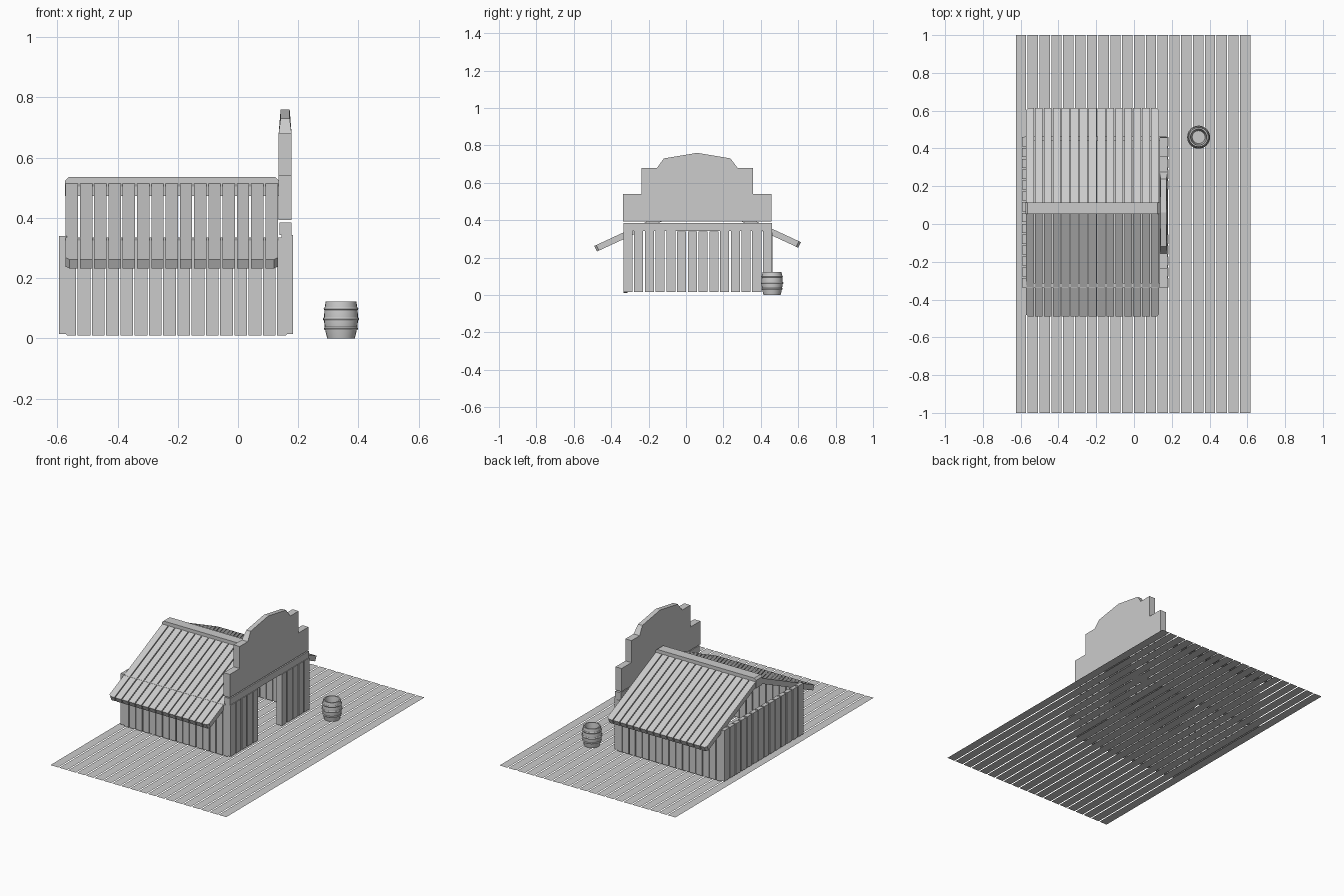
import bpy
import bmesh
import math
from mathutils import Vector

if "Cube" in bpy.data.objects:
    bpy.data.objects.remove(bpy.data.objects["Cube"])

grey = bpy.data.materials.new("plain grey")
grey.use_nodes = True
grey.diffuse_color = (0.6, 0.6, 0.6, 1)
grey.node_tree.nodes["Principled BSDF"].inputs["Base Color"].default_value = (0.6, 0.6, 0.6, 1)

X, Y, Z = Vector((1, 0, 0)), Vector((0, 1, 0)), Vector((0, 0, 1))


def finish(name, bm):
    bmesh.ops.recalc_face_normals(bm, faces=bm.faces)
    mesh = bpy.data.meshes.new(name)
    bm.to_mesh(mesh)
    bm.free()
    mesh.materials.append(grey)
    obj = bpy.data.objects.new(name, mesh)
    bpy.context.collection.objects.link(obj)
    return obj


def prism(bm, outline, origin, u, v, depth):
    """Extrude a flat outline, given in the u/v plane, along depth."""
    face = bm.faces.new([bm.verts.new(origin + u * a + v * b) for a, b in outline])
    ext = bmesh.ops.extrude_face_region(bm, geom=[face], use_keep_orig=True)
    verts = [e for e in ext["geom"] if isinstance(e, bmesh.types.BMVert)]
    bmesh.ops.translate(bm, verts=verts, vec=depth)


def board(a0, a1, b0, b1, cuts=()):
    """Rectangle outline with the listed corners clipped (0 = low a, low b)."""
    c = 0.012
    corners = [(a0, b0), (a1, b0), (a1, b1), (a0, b1)]
    pts = []
    for i, (a, b) in enumerate(corners):
        if i in cuts:
            da = c if a == a0 else -c
            db = c if b == b0 else -c
            pair = [(a, b + db), (a + da, b)]
            pts += pair if i in (0, 2) else pair[::-1]
        else:
            pts.append((a, b))
    return pts


def planks(name, count, start, end, gap, b0, b1, origin, u, v, depth,
           first=(), last=(), skip=()):
    """A row of equal planks running from start to end along u."""
    bm = bmesh.new()
    pitch = (end - start + gap) / count
    for i in range(count):
        if i in skip:
            continue
        a = start + i * pitch
        cuts = first if i == 0 else last if i == count - 1 else ()
        prism(bm, board(a, a + pitch - gap, b0, b1, cuts), origin, u, v, depth)
    return finish(name, bm)


# Ground planks: flat strips
bm = bmesh.new()
pitch = 1.25 / 20
for i in range(20):
    a = -0.625 + i * pitch
    bm.faces.new([bm.verts.new((x, y, 0)) for x, y in board(a, a + pitch - 0.008, -1, 1)])
finish("ground_planks", bm)

# Long walls
for name, y in (("front_wall", -0.335), ("back_wall", 0.44)):
    planks(name, 16, -0.58, 0.172, 0.005, 0.01, 0.335, Y * y, X, Z, Y * 0.022,
           first=(0,), last=(1,))

# End walls, the entrance one with a doorway
planks("rear_end_wall", 14, -0.335, 0.46, 0.009, 0.015, 0.34, X * -0.594, Y, Z, X * 0.026)
planks("entrance_wall", 14, -0.335, 0.46, 0.009, 0.015, 0.343, X * 0.145, Y, Z, X * 0.037,
       skip=range(5, 9))

# Beam above the doorway
bm = bmesh.new()
prism(bm, board(-0.335, 0.46, 0.343, 0.385), X * 0.138, Y, Z, X * 0.04)
finish("door_beam", bm)

# Stepped false front, thinner at its crown
mid = 0.06
half = [(0.397, 0.392), (0.397, 0.54), (0.297, 0.54), (0.297, 0.68),
        (0.215, 0.68), (0.178, 0.73)]
outline = ([(mid + a, b) for a, b in half] + [(mid, 0.76)]
           + [(mid - a, b) for a, b in reversed(half)])
bm = bmesh.new()
prism(bm, outline, X * 0.135, Y, Z, X * 0.043)
for vert in bm.verts:
    if vert.co.z > 0.7:
        vert.co.x = 0.1565 + (vert.co.x - 0.1565) * 0.7
finish("false_front", bm)

# Roof slopes of separate slats
angle = math.atan(0.463)
length = 0.548 / math.cos(angle)
for name, y, side in (("front_roof", 0.058, -1), ("back_roof", 0.11, 1)):
    down = Vector((0, side * math.cos(angle), -math.sin(angle)))
    inward = Vector((0, -side * math.sin(angle), -math.cos(angle)))
    run = length if side < 0 else length * 0.92
    planks(name, 15, -0.572, 0.132, 0.006, 0, run, Vector((0, y, 0.516)),
           X, down, inward * 0.033, first=(3,), last=(2,))

# Ridge beam
bm = bmesh.new()
prism(bm, board(-0.575, 0.136, 0.472, 0.535, cuts=(2, 3)), Y * 0.052, X, Z, Y * 0.063)
finish("ridge_beam", bm)


# Open barrel with hoops, turned around its axis
def lathe(name, profile, closed):
    bm = bmesh.new()
    verts = [bm.verts.new((r, 0, z)) for r, z in profile]
    loop = verts + verts[:1] if closed else verts
    edges = [bm.edges.new(pair) for pair in zip(loop, loop[1:])]
    bmesh.ops.spin(bm, geom=verts + edges, cent=(0, 0, 0), axis=Z,
                   angle=math.tau, steps=24)
    bmesh.ops.remove_doubles(bm, verts=bm.verts, dist=0.0001)
    obj = finish(name, bm)
    obj.location = (0.342, 0.46, 0)
    bpy.ops.object.select_all(action="DESELECT")
    obj.select_set(True)
    bpy.context.view_layer.objects.active = obj
    bpy.ops.object.shade_smooth_by_angle(angle=math.radians(25))


lathe("barrel", [(0, 0), (0.046, 0), (0.053, 0.03), (0.057, 0.062), (0.055, 0.095),
                 (0.051, 0.122), (0.043, 0.122), (0.034, 0.02), (0, 0.02)], False)
for i, (r, z) in enumerate(((0.053, 0.032), (0.057, 0.064), (0.054, 0.098))):
    lathe("barrel_hoop_%d" % (i + 1),
          [(r - 0.004, z - 0.005), (r + 0.001, z - 0.005), (r + 0.004, z),
           (r + 0.001, z + 0.005), (r - 0.004, z + 0.005)], True)
